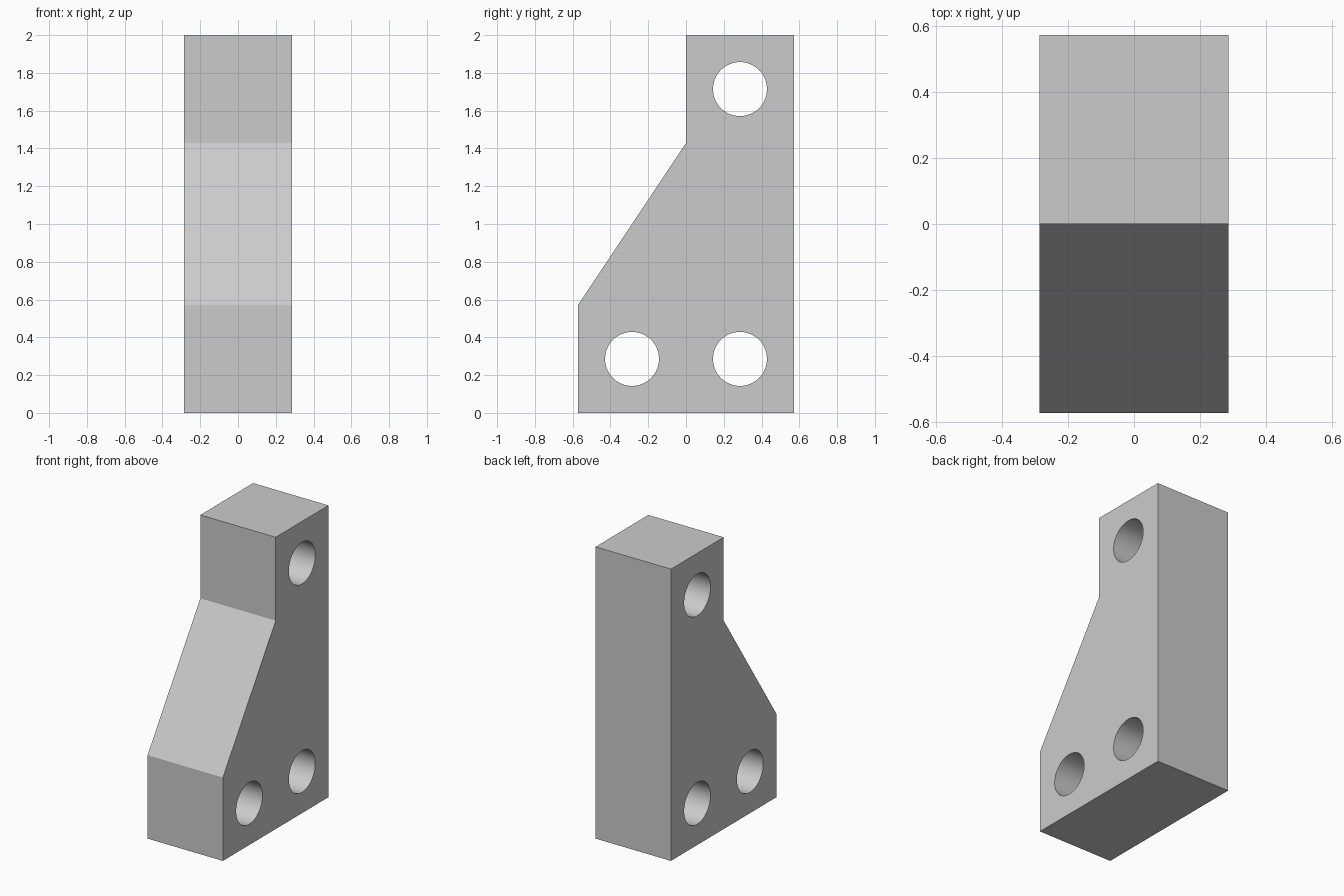
import bpy, bmesh, math

default = bpy.data.objects.get("Cube")
if default:
    bpy.data.objects.remove(default, do_unlink=True)

U = 2 / 7  # design unit: the bracket is 7 units tall

grey = bpy.data.materials.new("plain grey")
grey.use_nodes = True
colour = (0.6, 0.6, 0.6, 1)
grey.diffuse_color = colour
grey.node_tree.nodes["Principled BSDF"].inputs["Base Color"].default_value = colour


def extrude_profile(name, points, half_width):
    """Extrude a (y, z) outline along x, symmetric about x = 0."""
    bm = bmesh.new()
    face = bm.faces.new([bm.verts.new((-half_width, y, z)) for y, z in points])
    result = bmesh.ops.extrude_face_region(bm, geom=[face])
    moved = [v for v in result["geom"] if isinstance(v, bmesh.types.BMVert)]
    bmesh.ops.translate(bm, vec=(2 * half_width, 0, 0), verts=moved)
    bmesh.ops.recalc_face_normals(bm, faces=bm.faces)
    mesh = bpy.data.meshes.new(name)
    bm.to_mesh(mesh)
    bm.free()
    mesh.materials.append(grey)
    obj = bpy.data.objects.new(name, mesh)
    bpy.context.collection.objects.link(obj)
    return obj


def circle(y, z, radius, sides=64):
    angles = [2 * math.pi * i / sides for i in range(sides)]
    return [(y + radius * math.cos(a), z + radius * math.sin(a)) for a in angles]


# Bracket body: wide foot, sloped front, narrow upright head
outline = [(-2, 0), (2, 0), (2, 7), (0, 7), (0, 5), (-2, 2)]
bracket = extrude_profile("bracket", [(y * U, z * U) for y, z in outline], U)
bpy.context.view_layer.objects.active = bracket
bracket.select_set(True)

# Bolt holes bored through from side to side
holes = {"front_hole": (-1, 1), "back_hole": (1, 1), "top_hole": (1, 6)}
for name, (y, z) in holes.items():
    cutter = extrude_profile(name + "_cutter", circle(y * U, z * U, U / 2), 1.2 * U)
    cutter.hide_render = True
    cut = bracket.modifiers.new(name, "BOOLEAN")
    cut.operation = "DIFFERENCE"
    cut.solver = "EXACT"
    cut.object = cutter
    bpy.ops.object.modifier_apply(modifier=cut.name)
    bpy.data.objects.remove(cutter, do_unlink=True)

# Smooth hole walls, crisp edges elsewhere
bpy.ops.object.select_all(action="DESELECT")
bracket.select_set(True)
bpy.ops.object.shade_smooth_by_angle(angle=math.radians(30))
